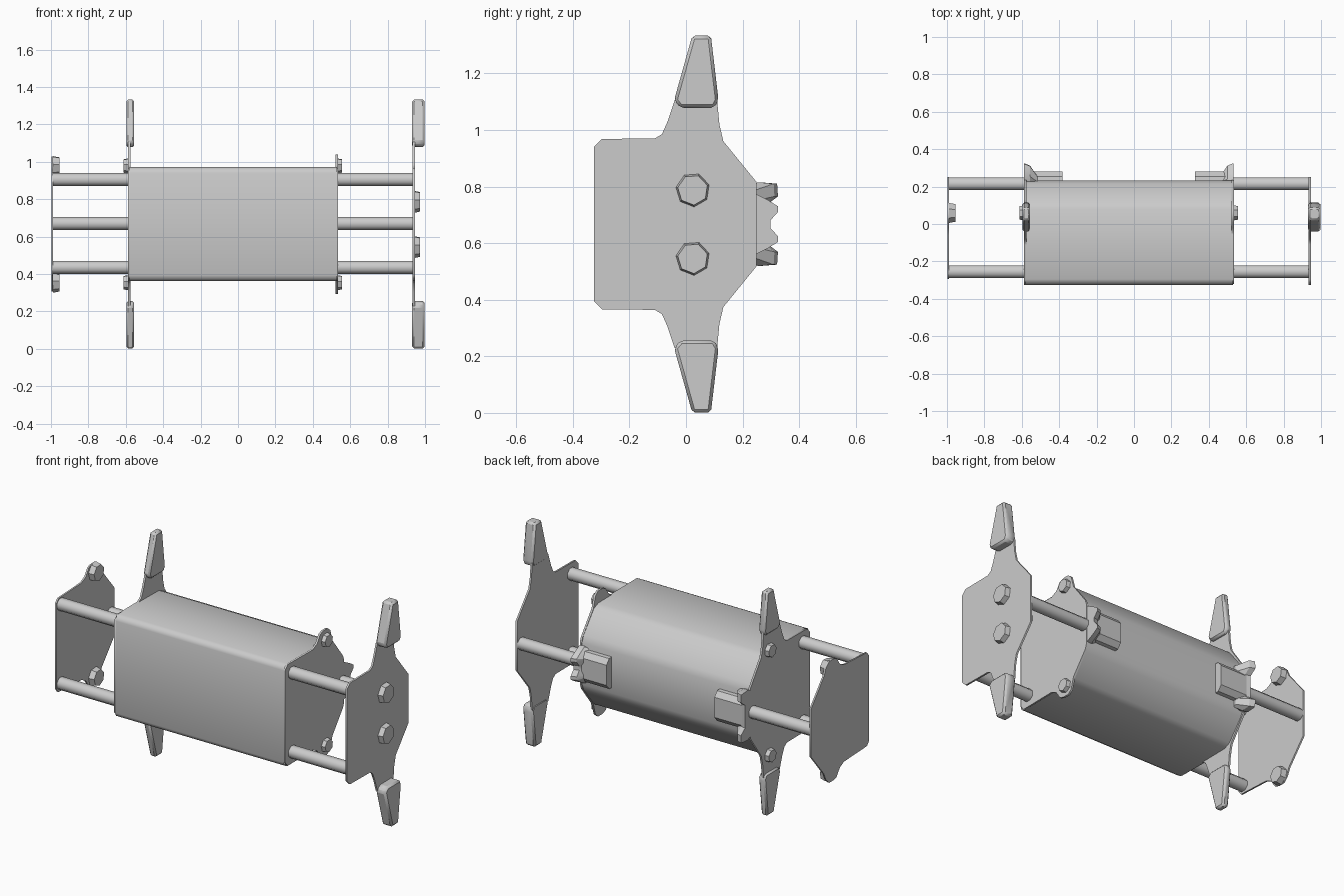
import bpy, bmesh, math

if "Cube" in bpy.data.objects:
    bpy.data.objects.remove(bpy.data.objects["Cube"])

MID = 0.667  # height of the horizontal symmetry plane


def finish(name, bm, bevel=0.0, smooth=50):
    bmesh.ops.recalc_face_normals(bm, faces=bm.faces)
    me = bpy.data.meshes.new(name)
    bm.to_mesh(me)
    bm.free()
    ob = bpy.data.objects.new(name, me)
    bpy.context.collection.objects.link(ob)
    if bevel:
        m = ob.modifiers.new("bevel", 'BEVEL')
        m.width, m.segments = bevel, 1
    bpy.ops.object.select_all(action='DESELECT')
    ob.select_set(True)
    bpy.context.view_layer.objects.active = ob
    bpy.ops.object.shade_smooth_by_angle(angle=math.radians(smooth))
    return ob


def loft(name, pts0, pts1, x0, x1, caps=True, **kw):
    """Join two matching (y, z) outlines at x0 and x1."""
    bm = bmesh.new()
    a = [bm.verts.new((x0, y, z)) for y, z in pts0]
    b = [bm.verts.new((x1, y, z)) for y, z in pts1]
    n = len(a)
    for i in range(n):
        j = (i + 1) % n
        bm.faces.new((a[i], a[j], b[j], b[i]))
    if caps:
        bm.faces.new(a)
        bm.faces.new(b)
    return finish(name, bm, **kw)


def prism(name, pts, x0, x1, **kw):
    return loft(name, pts, pts, x0, x1, **kw)


def sym(half):
    """Mirror an upper half outline about the middle height."""
    return half + [(y, 2 * MID - z) for y, z in reversed(half)]


def ring(y, z, r, n, turn=0.0):
    return [(y + r * math.cos(turn + math.tau * i / n),
             z + r * math.sin(turn + math.tau * i / n)) for i in range(n)]


def bolt(name, x0, x1, y, z, r):
    """Faceted head, narrowing slightly towards x1."""
    loft(name, ring(y, z, r, 7, 0.3), ring(y, z, r * 0.88, 7, 0.3), x0, x1, smooth=30)


# main casing
casing = sym([(-0.325, 0.94), (-0.318, 0.96), (-0.295, 0.972), (-0.08, 0.97), (0.08, 0.968),
              (0.12, 0.95), (0.215, 0.83), (0.232, 0.79)])
prism("casing", casing, -0.58, 0.53, caps=False)

# end plates: two with rounded ears, two with necks for the blades
eared_inner = sym([(-0.32, 0.94), (-0.295, 0.968), (-0.06, 0.965), (-0.02, 0.985), (0.01, 1.03),
                   (0.04, 1.04), (0.08, 1.04), (0.105, 1.02), (0.125, 0.95),
                   (0.225, 0.82), (0.235, 0.79)])
eared_outer = sym([(-0.295, 0.92), (-0.275, 0.945), (-0.06, 0.955), (-0.02, 0.975), (0.01, 1.02),
                   (0.04, 1.028), (0.08, 1.028), (0.11, 1.0), (0.13, 0.955), (0.25, 0.81)])
necked = sym([(-0.325, 0.94), (-0.297, 0.968), (-0.11, 0.97), (-0.085, 0.985), (-0.065, 1.03),
              (-0.04, 1.105), (0.11, 1.105), (0.118, 1.02), (0.132, 0.96), (0.25, 0.815)])
necked_inner = [(min(y, 0.235), z) for y, z in necked]
prism("right_casing_plate", eared_inner, 0.522, 0.534)
prism("left_outer_plate", eared_outer, -0.998, -0.988)
prism("right_outer_plate", necked, 0.934, 0.945)
prism("left_casing_plate", necked_inner, -0.588, -0.576)

# blades above and below
blade = [(-0.042, 1.105), (-0.02, 1.078), (0.1, 1.078), (0.115, 1.105),
         (0.088, 1.333), (0.022, 1.333)]
for label, flip in (("upper", False), ("lower", True)):
    pts = [(y, 2 * MID - z if flip else z) for y, z in blade]
    prism("right_%s_blade" % label, pts, 0.931, 0.998, bevel=0.011, smooth=40)
    prism("left_%s_blade" % label, pts, -0.597, -0.555, bevel=0.01, smooth=40)

# bolts
for label, s in (("upper", 1), ("lower", -1)):
    bolt("right_casing_%s_bolt" % label, 0.53, 0.557, 0.06, MID + s * 0.312, 0.042)
    bolt("left_casing_%s_bolt" % label, -0.585, -0.612, 0.06, MID + s * 0.312, 0.042)
    bolt("left_outer_%s_bolt" % label, -0.99, -0.955, 0.06, MID + s * 0.312, 0.055)
    bolt("right_outer_%s_bolt" % label, 0.942, 0.974, 0.024, MID + s * 0.121, 0.061)

# connecting rods on both sides of the casing
for label, y, z in (("top", -0.255, 0.905), ("bottom", -0.255, 0.435), ("back", 0.215, 0.67)):
    for side, x0, x1 in (("left", -0.992, -0.58), ("right", 0.53, 0.938)):
        prism("%s_%s_rod" % (side, label), ring(y, z, 0.037, 8, math.pi / 8), x0, x1)

# rear brackets: notched flange tapering into the casing, plus a block
left_flange = sym([(0.2, 0.79), (0.26, 0.815), (0.322, 0.81), (0.325, 0.765), (0.285, 0.735)])
right_flange = sym([(0.2, 0.775), (0.245, 0.775), (0.29, 0.752), (0.325, 0.73), (0.325, 0.71),
                    (0.298, 0.68)])
order = lambda p: p[1:len(p) // 2] + p[len(p) // 2:]
for side, s, x, pts in (("left", -1, 0.588, left_flange), ("right", 1, 0.532, right_flange)):
    low = [(0.2 + (y - 0.2) * 0.4, MID + (z - MID) * 0.85) for y, z in pts]
    mid = [(0.2 + (y - 0.2) * 0.9, z) for y, z in pts]
    loft("%s_bracket_flange" % side, pts, mid, s * x, s * (x - 0.032), smooth=30)
    loft("%s_bracket_fillet" % side, mid, low, s * (x - 0.032), s * (x - 0.075), smooth=30)
    block = sym([(0.2, MID + 0.095), (0.255, MID + 0.09), (0.28, MID + 0.06)])
    prism("%s_bracket_block" % side, block, s * (x - 0.025), s * (x - 0.205), smooth=30)
